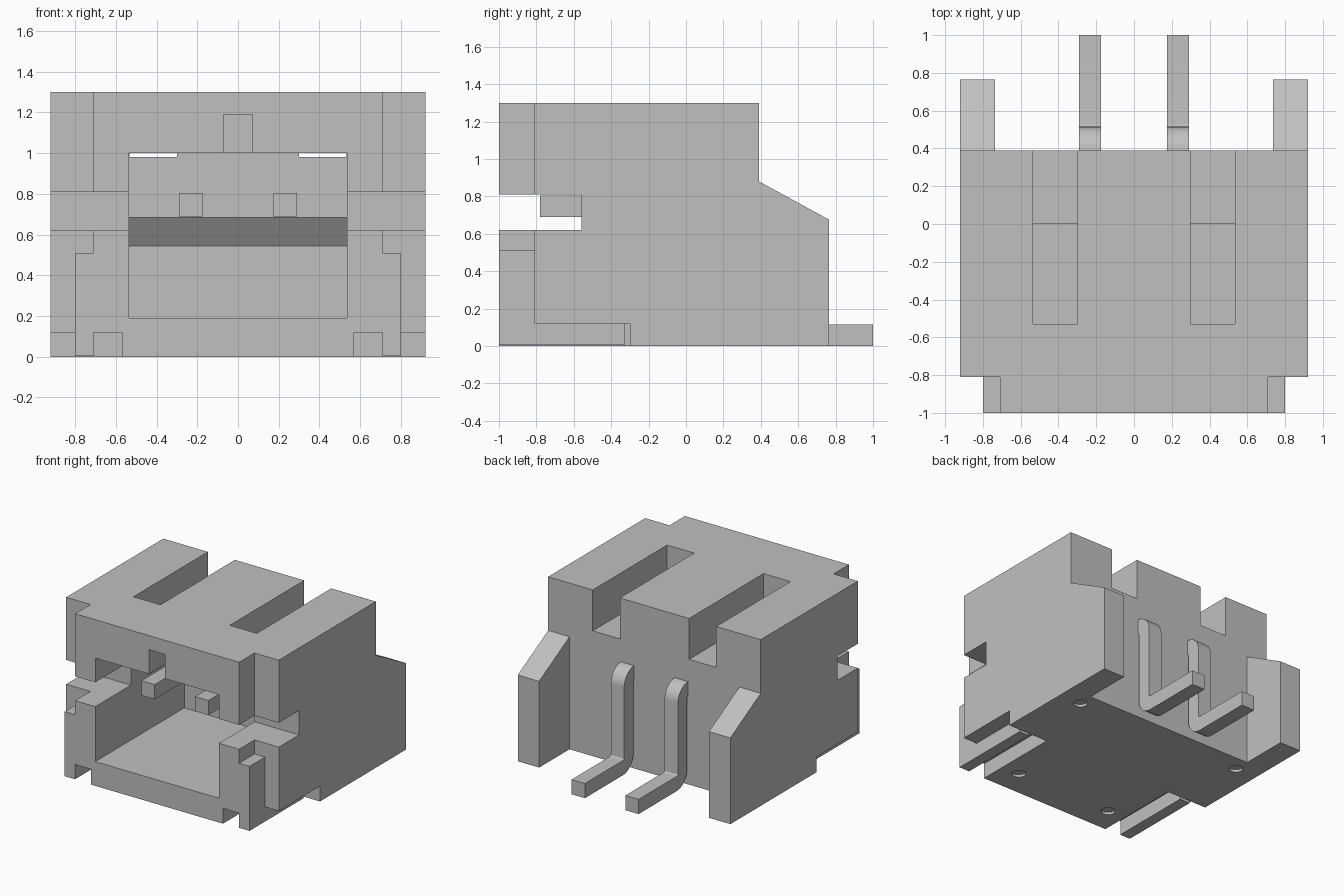
import bpy, bmesh
from math import radians, cos, sin

old = bpy.data.objects.get("Cube")
if old:
    bpy.data.objects.remove(old, do_unlink=True)

grey = bpy.data.materials.new("plain grey")
grey.use_nodes = True
colour = (0.53, 0.53, 0.53, 1)
grey.diffuse_color = colour
grey.node_tree.nodes["Principled BSDF"].inputs["Base Color"].default_value = colour


def prism(name, x0, x1, profile):
    """Extrude a closed (y, z) profile from x0 to x1."""
    bm = bmesh.new()
    face = bm.faces.new([bm.verts.new((x0, y, z)) for y, z in profile])
    out = bmesh.ops.extrude_face_region(bm, geom=[face])
    moved = [v for v in out["geom"] if isinstance(v, bmesh.types.BMVert)]
    bmesh.ops.translate(bm, verts=moved, vec=(x1 - x0, 0, 0))
    bmesh.ops.recalc_face_normals(bm, faces=bm.faces)
    mesh = bpy.data.meshes.new(name)
    bm.to_mesh(mesh)
    bm.free()
    mesh.materials.append(grey)
    ob = bpy.data.objects.new(name, mesh)
    bpy.context.collection.objects.link(ob)
    return ob


def box(name, x0, x1, y0, y1, z0, z1):
    return prism(name, x0, x1, [(y0, z0), (y1, z0), (y1, z1), (y0, z1)])


def sided(s, a, b):
    return sorted((s * a, s * b))


def activate(ob):
    bpy.ops.object.select_all(action="DESELECT")
    ob.select_set(True)
    bpy.context.view_layer.objects.active = ob


def cut(target, cutter):
    """Subtract the cutter from the target and discard it."""
    cutter.hide_render = True
    mod = target.modifiers.new("cut", "BOOLEAN")
    mod.operation = "DIFFERENCE"
    mod.solver = "EXACT"
    mod.object = cutter
    activate(target)
    bpy.ops.object.modifier_apply(modifier=mod.name)
    bpy.data.objects.remove(cutter, do_unlink=True)


# Housing block with the plug cavity, whose rear wall steps back lower down
body = box("housing", -0.92, 0.92, -1, 0.39, 0, 1.3)
cut(body, prism("cavity_cutter", -0.535, 0.535,
                [(-1.2, 0.19), (0.1, 0.19), (0.1, 0.545), (0, 0.685),
                 (0, 1.0), (-1.2, 1.0)]))
cut(body, box("key_cutter", -0.07, 0.07, -1.2, -0.01, 0.9, 1.19))

for s in (-1, 1):
    # Front corners, bottom slots, side notches and top slots
    cut(body, box("corner_cutter", *sided(s, 0.71, 1.1), -1.2, -0.81, -0.2, 1.5))
    cut(body, box("bottom_cutter", *sided(s, 0.57, 1.1), -1.2, -0.30, -0.2, 0.12))
    cut(body, box("notch_cutter", *sided(s, 0.5, 1.1), -1.2, -0.56, 0.62, 0.81))
    cut(body, box("slot_cutter", *sided(s, 0.30, 0.534), -0.53, 0.6, 0.98, 1.5))
    # Round moulding marks underneath
    for x, y in ((0.73, 0.27), (0.42, -0.79)):
        bpy.ops.mesh.primitive_cylinder_add(vertices=20, radius=0.05, depth=0.04,
                                            location=(s * x, y, 0))
        mark = bpy.context.object
        mark.data.materials.append(grey)
        cut(body, mark)


def pin_outline(half=0.0575, bend=0.07, steps=8):
    """Outline of a bent pin: straight contact, drop, flat foot."""
    path = [(-0.78, 0.747, 90)]
    for k in range(steps + 1):
        a = 90 - 90 * k / steps
        path.append((0.3875 + bend * cos(radians(a)),
                     0.677 + bend * sin(radians(a)), a))
    for k in range(steps + 1):
        a = 90 * k / steps
        path.append((0.5275 - bend * cos(radians(a)),
                     0.1275 - bend * sin(radians(a)), a))
    path.append((1.0, 0.0575, 90))
    sides = []
    for d in (half, -half):
        sides.append([(y + d * cos(radians(a)), z + d * sin(radians(a)))
                      for y, z, a in path])
    return sides[0] + sides[1][::-1]


for s, label in ((1, "left"), (-1, "right")):
    # Sloped rear wings
    prism(label + "_rear_wing", *sided(s, 0.735, 0.92),
          [(0.39, 0), (0.765, 0), (0.765, 0.675), (0.39, 0.88)])
    # Angled anchor tabs at the front corners
    prism(label + "_anchor_tab", *sided(s, 0.71, 0.80),
          [(-1, 0.005), (-0.33, 0.005), (-0.33, 0.12), (-0.81, 0.12),
           (-0.81, 0.51), (-1, 0.51)])
    # Contact pins
    pin = prism(label + "_pin", *sided(s, 0.175, 0.29), pin_outline())
    activate(pin)
    bpy.ops.object.shade_smooth_by_angle(angle=radians(30))
